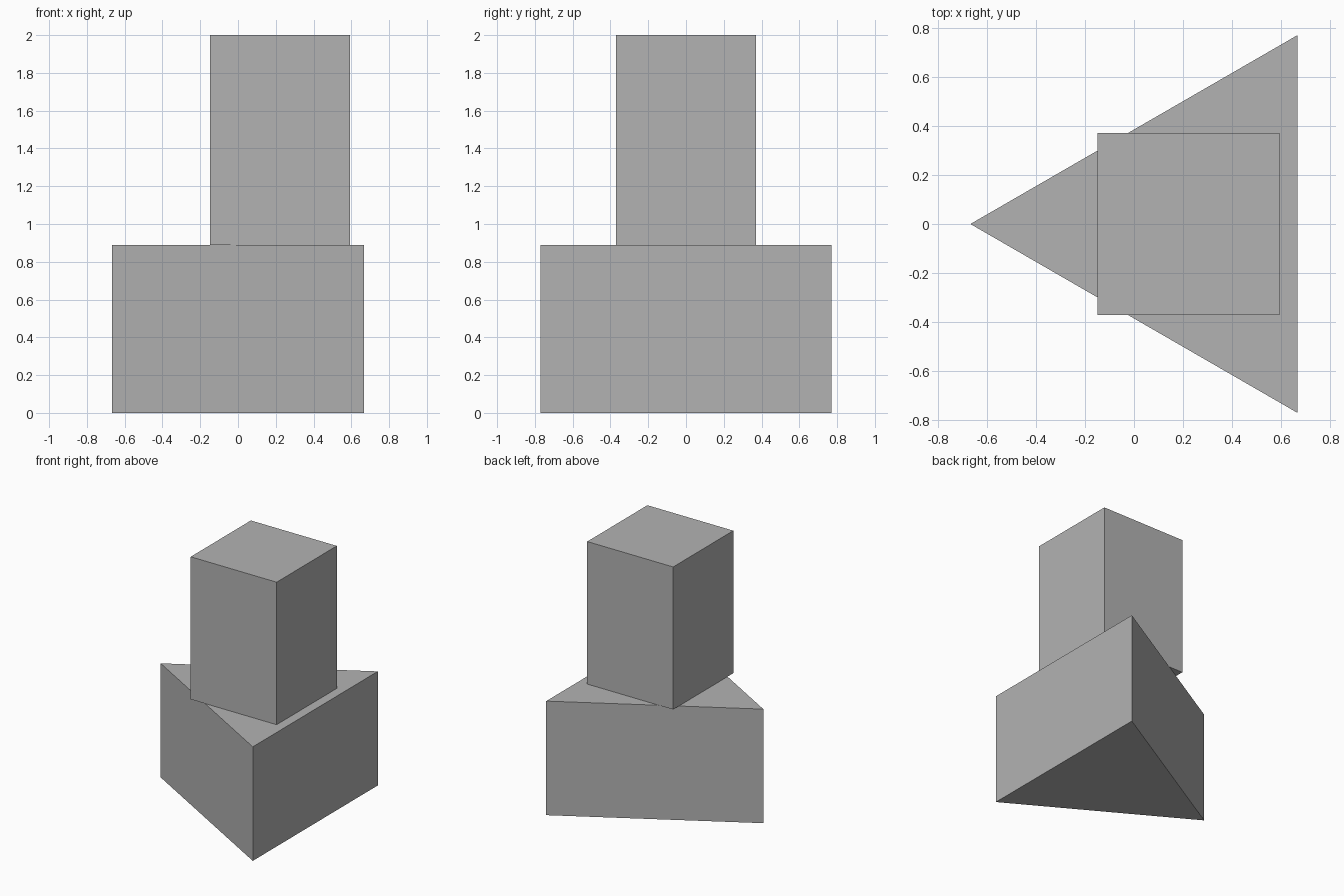
import bpy
import math

cube = bpy.data.objects.get("Cube")
if cube:
    bpy.data.objects.remove(cube, do_unlink=True)

# One plain grey for the whole model
grey = bpy.data.materials.new("plain_grey")
grey.use_nodes = True
colour = (0.45, 0.45, 0.45, 1)
grey.diffuse_color = colour
grey.node_tree.nodes["Principled BSDF"].inputs["Base Color"].default_value = colour

AXIS_X = 0.222      # shared vertical axis of both parts
BASE_HEIGHT = 0.889
TOWER_HEIGHT = 1.111


def prism(name, sides, radius, height, bottom, turn):
    """Upright flat-sided prism with a regular polygon as its outline."""
    bpy.ops.mesh.primitive_cylinder_add(
        vertices=sides, radius=radius, depth=height,
        location=(AXIS_X, 0, bottom + height / 2))
    part = bpy.context.object
    part.name = name
    part.rotation_euler.z = turn
    bpy.ops.object.transform_apply(location=False, rotation=True, scale=False)
    part.data.materials.append(grey)
    return part


# Triangular base, one corner pointing to -x
prism("triangular_base", 3, 0.889, BASE_HEIGHT, 0, math.pi / 2)

# Square tower standing on the base and overhanging two of its sides
prism("square_tower", 4, 0.3704 * math.sqrt(2), TOWER_HEIGHT, BASE_HEIGHT, math.pi / 4)
